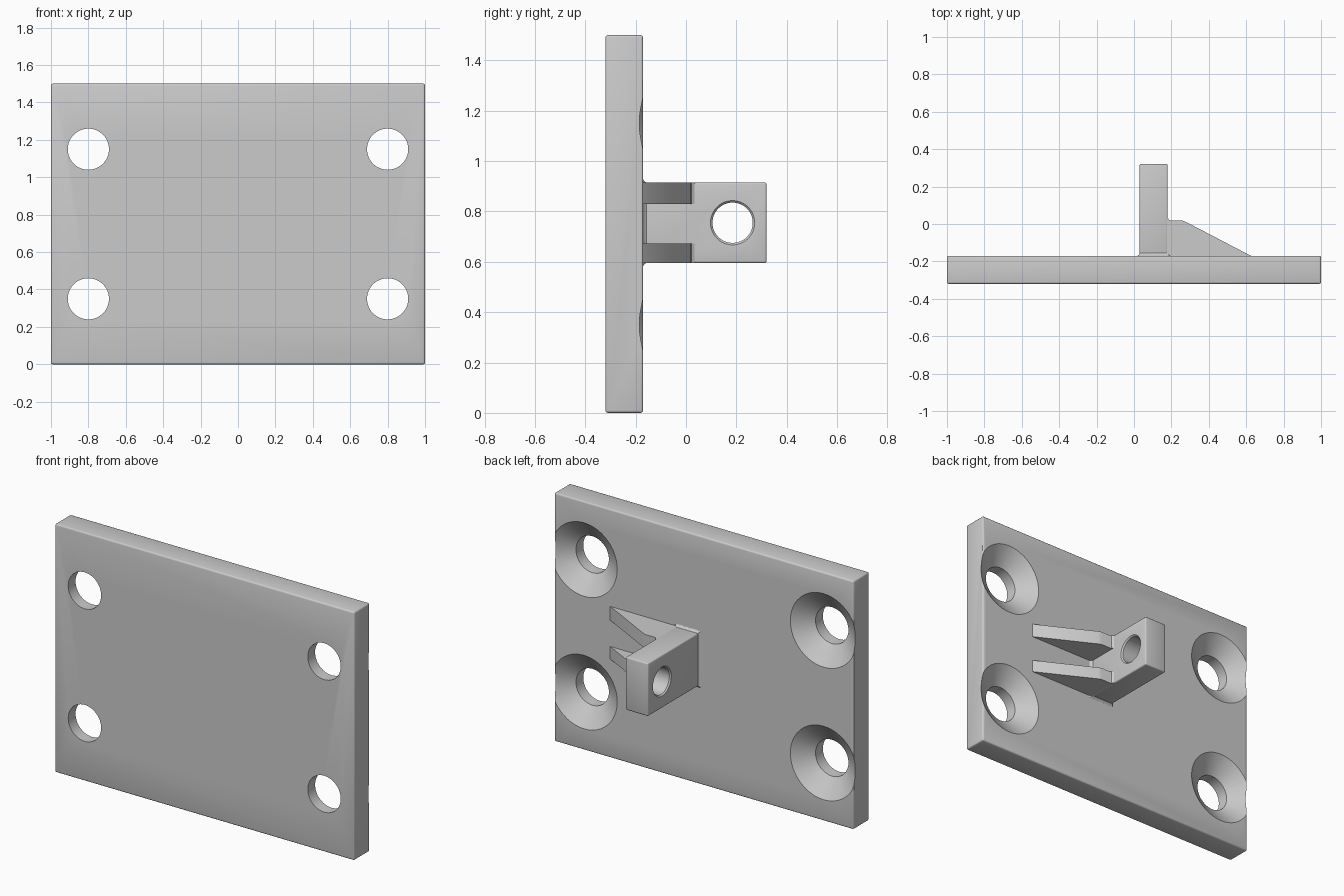
import bpy, bmesh, math
from mathutils import Vector, Matrix

cube = bpy.data.objects.get("Cube")
if cube:
    bpy.data.objects.remove(cube, do_unlink=True)

GREY = (0.6, 0.6, 0.6, 1)
grey = bpy.data.materials.new("plain grey")
grey.use_nodes = True
grey.diffuse_color = GREY
grey.node_tree.nodes["Principled BSDF"].inputs["Base Color"].default_value = GREY


def finish(name, bm):
    bmesh.ops.recalc_face_normals(bm, faces=bm.faces)
    mesh = bpy.data.meshes.new(name)
    bm.to_mesh(mesh)
    bm.free()
    mesh.materials.append(grey)
    obj = bpy.data.objects.new(name, mesh)
    bpy.context.collection.objects.link(obj)
    return obj


def rounded_box(name, low, high, radius):
    low, high = Vector(low), Vector(high)
    bm = bmesh.new()
    bmesh.ops.create_cube(bm, size=1, matrix=Matrix.Translation((low + high) / 2)
                          @ Matrix.Diagonal((*(high - low), 1)))
    bmesh.ops.bevel(bm, geom=bm.edges[:], offset=radius, segments=3,
                    profile=0.5, affect='EDGES')
    return finish(name, bm)


def extrude_profile(name, points, z0, z1):
    bm = bmesh.new()
    face = bm.faces.new([bm.verts.new((x, y, z0)) for x, y in points])
    up = bmesh.ops.extrude_face_region(bm, geom=[face])
    bmesh.ops.translate(bm, vec=(0, 0, z1 - z0),
                        verts=[v for v in up["geom"] if isinstance(v, bmesh.types.BMVert)])
    return finish(name, bm)


def turned_cutter(name, profile, centre, axis):
    """Solid of revolution: profile lists (radius, distance along axis)."""
    bm = bmesh.new()
    turn = Vector((0, 0, 1)).rotation_difference(Vector(axis)).to_matrix()
    n = 48
    rings = []
    for r, h in profile:
        angles = [2 * math.pi * i / n for i in range(n)]
        rings.append([bm.verts.new(Vector(centre) + turn @ Vector(
            (r * math.cos(a), r * math.sin(a), h))) for a in angles])
    for a, b in zip(rings, rings[1:]):
        for i in range(n):
            j = (i + 1) % n
            bm.faces.new((a[i], a[j], b[j], b[i]))
    bm.faces.new(rings[0])
    bm.faces.new(rings[-1])
    cutter = finish(name, bm)
    cutter.hide_render = True
    return cutter


def cut(target, cutter):
    mod = target.modifiers.new("cut", 'BOOLEAN')
    mod.operation = 'DIFFERENCE'
    mod.solver = 'EXACT'
    mod.object = cutter
    bpy.context.view_layer.objects.active = target
    bpy.ops.object.modifier_apply(modifier=mod.name)
    bpy.data.objects.remove(cutter, do_unlink=True)


FRONT, BACK = -0.32, -0.17

# Wall plate with four countersunk screw holes
plate = rounded_box("wall_plate", (-1, FRONT, 0), (1, BACK, 1.5), 0.01)
screw = [(0.11, FRONT - 0.1), (0.11, BACK - 0.08), (0.222, BACK), (0.25, BACK + 0.02)]
for x in (-0.8, 0.8):
    for z in (0.35, 1.15):
        cut(plate, turned_cutter("screw_cutter", screw, (x, 0, z), (0, 1, 0)))

# Lug with a cross hole whose rims are slightly rounded
lug = rounded_box("lug", (0.03, BACK - 0.03, 0.595), (0.18, 0.32, 0.915), 0.008)
bore = [(0.1, -0.02), (0.088, 0.03), (0.08, 0.038), (0.08, 0.172), (0.088, 0.18), (0.1, 0.2)]
cut(lug, turned_cutter("bore_cutter", bore, (0, 0.185, 0.755), (1, 0, 0)))

# Small flare where the lug meets the plate
bm = bmesh.new()
corners = [(-1, -1), (1, -1), (1, 1), (-1, 1)]
rings = [[bm.verts.new((0.105 + sx * (0.075 + g), y, 0.755 + sz * (0.16 + g)))
          for sx, sz in corners]
         for g, y in ((0.012, BACK - 0.01), (0.012, BACK), (0.004, BACK + 0.005), (-0.001, BACK + 0.016))]
for a, b in zip(rings, rings[1:]):
    for i in range(4):
        j = (i + 1) % 4
        bm.faces.new((a[i], a[j], b[j], b[i]))
bm.faces.new(rings[0])
bm.faces.new(rings[-1])
flare = finish("lug_flare", bm)

# Two sloping ribs bracing the lug
rib_outline = [(0.1, BACK - 0.02), (0.64, BACK - 0.02), (0.625, BACK), (0.28, 0.01),
               (0.26, 0.018), (0.2, 0.018), (0.187, 0.022), (0.179, 0.035), (0.1, 0.035)]
ribs = [extrude_profile("lower_rib", rib_outline, 0.596, 0.672),
        extrude_profile("upper_rib", rib_outline, 0.83, 0.914)]

# Smooth curved surfaces, keep corners crisp
bpy.ops.object.select_all(action='DESELECT')
for obj in (plate, lug, flare, *ribs):
    obj.select_set(True)
bpy.context.view_layer.objects.active = plate
bpy.ops.object.shade_smooth_by_angle(angle=math.radians(35))
